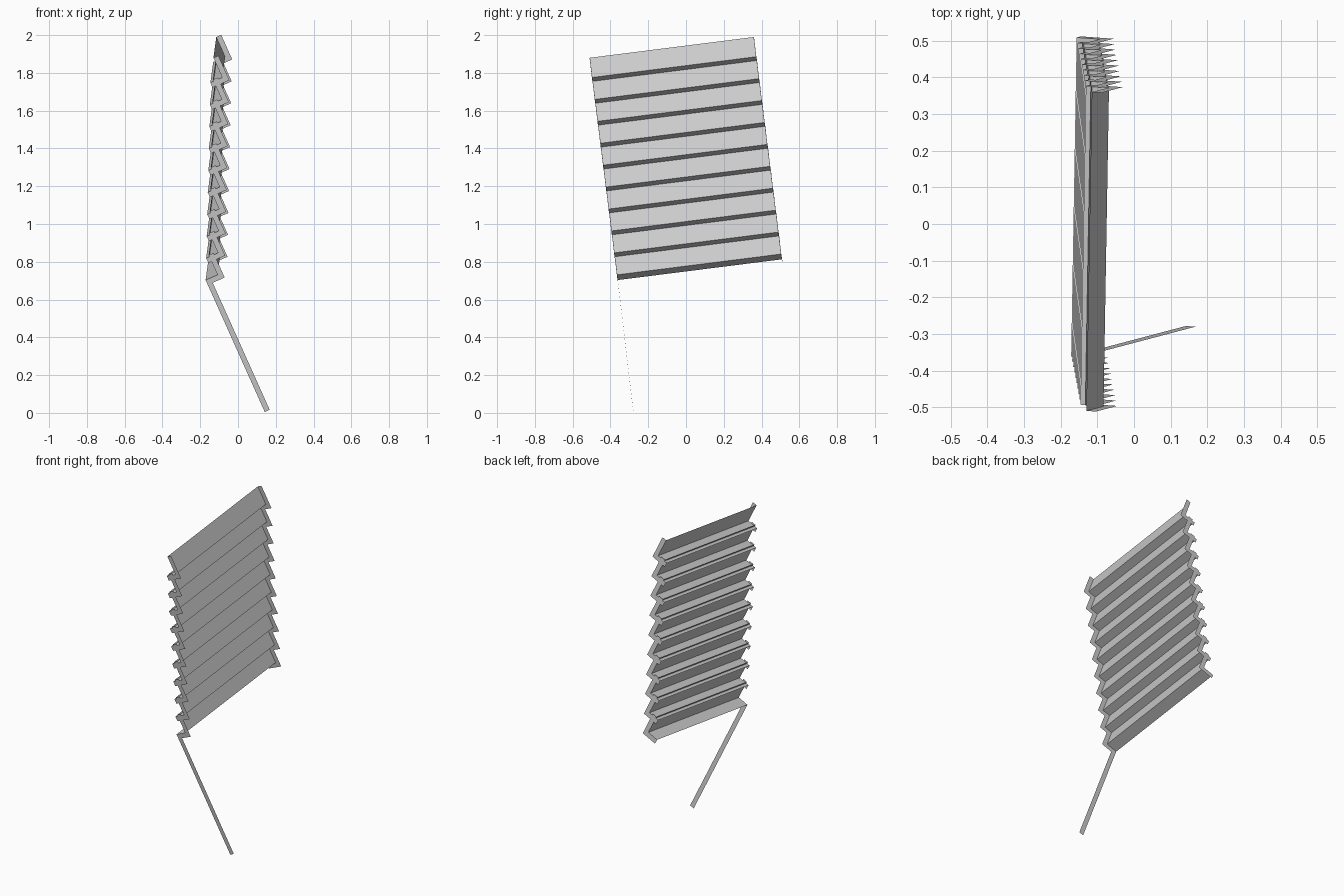
import bpy, bmesh, math
from mathutils import Vector

cube = bpy.data.objects.get("Cube")
if cube:
    bpy.data.objects.remove(cube, do_unlink=True)

# One plain grey sheet-metal colour
metal = bpy.data.materials.new("light_grey_metal")
metal.use_nodes = True
GREY = (0.6, 0.6, 0.6, 1.0)
metal.diffuse_color = GREY
metal.node_tree.nodes["Principled BSDF"].inputs["Base Color"].default_value = GREY

# Tilted panel frame: along the slats, up the panel, and out of it
ORIGIN = Vector((-0.13, -0.51, 1.88))      # near top corner
ALONG = Vector((0.015, 0.87, 0.11))
UP = Vector((0, -0.125, 0.992)).normalized()
OUT = ALONG.cross(UP).normalized()

TILT = math.radians(24)
D = Vector((math.sin(TILT), -math.cos(TILT)))   # down the slat face
N = Vector((math.cos(TILT), math.sin(TILT)))    # out of the slat face
COUNT = 10
FACE, LIP, FLANGE, LEG = 0.115, 0.069, 0.0286, 0.77
STEP = Vector((-0.0028, -0.117))


def place(p, t=0.0):
    """Section point p, at fraction t along the slat, in world space."""
    return ORIGIN + OUT * p.x + UP * p.y + ALONG * t


def make_object(name, quads):
    bm = bmesh.new()
    for quad in quads:
        bm.faces.new([bm.verts.new(v) for v in quad])
    bmesh.ops.remove_doubles(bm, verts=bm.verts, dist=1e-5)
    bmesh.ops.recalc_face_normals(bm, faces=bm.faces)
    mesh = bpy.data.meshes.new(name)
    bm.to_mesh(mesh)
    bm.free()
    mesh.materials.append(metal)
    obj = bpy.data.objects.new(name, mesh)
    bpy.context.collection.objects.link(obj)
    return obj


def section(i):
    """Top, tip and inner points of slat i, and their flange edges."""
    top = STEP * i
    tip = top + D * FACE
    inner = tip - N * LIP
    return (top, tip, inner), (top + N * FLANGE, tip + (N + D) * FLANGE, inner + D * FLANGE)


# Angled slats: a broad face, a return lip and a mitred flange at each end
for i in range(COUNT):
    sheet, edge = section(i)
    quads = []
    for k in range(2):
        a, b = sheet[k], sheet[k + 1]
        quads.append([place(a), place(a, 1), place(b, 1), place(b)])
        for t in (0, 1):
            quads.append([place(p, t) for p in (a, b, edge[k + 1], edge[k])])
    make_object(f"slat_{i + 1}", quads)

# Flat leg below the lowest slat, in line with the near end flanges
foot = section(COUNT - 1)[0][2]
start, end = foot + D * FLANGE, foot + D * LEG
make_object("leg", [[place(p) for p in (start, start + N * FLANGE, end + N * FLANGE, end)]])
